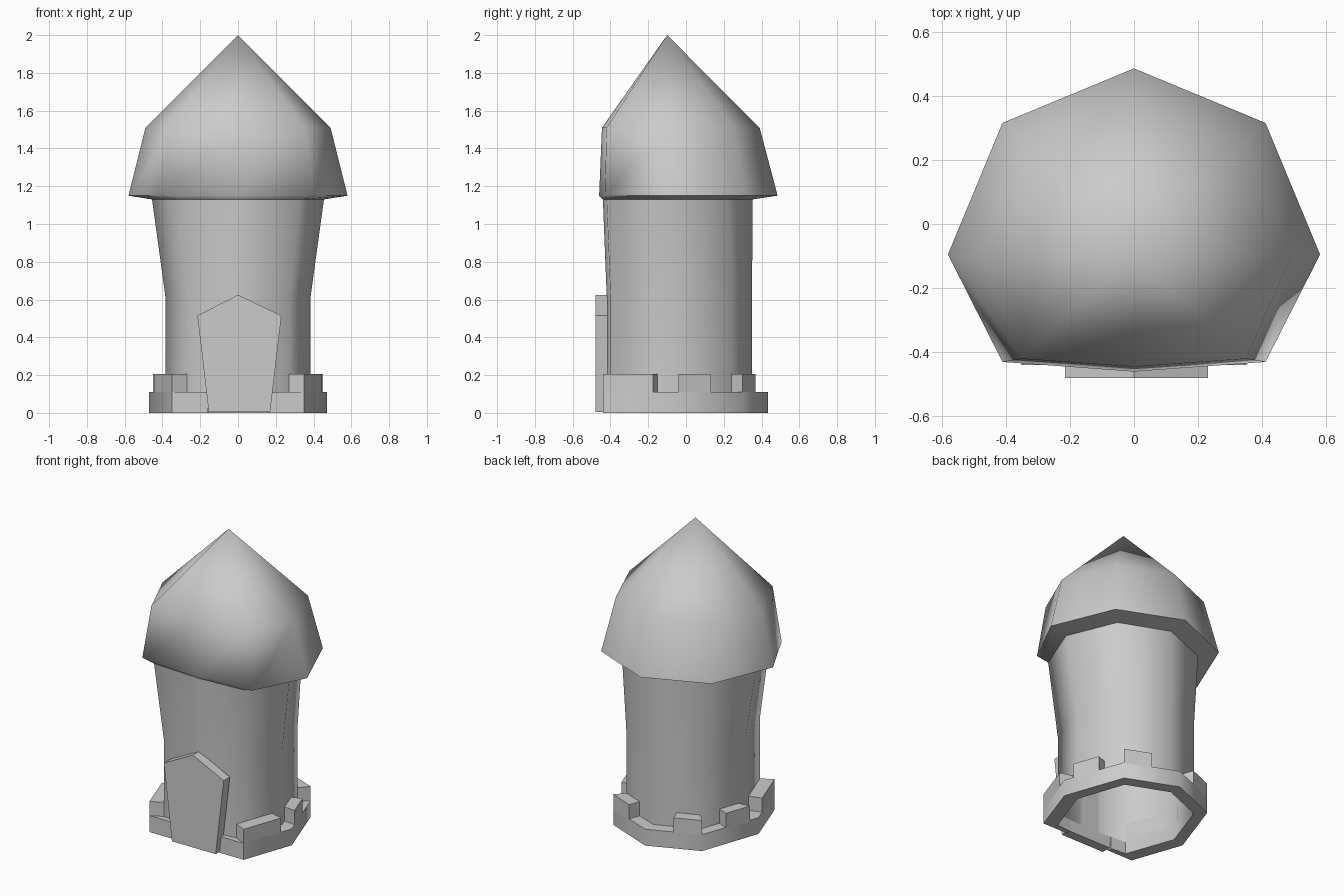
import bpy

if "Cube" in bpy.data.objects:
    bpy.data.objects.remove(bpy.data.objects["Cube"])


def make(name, verts, faces, smooth=None):
    me = bpy.data.meshes.new(name)
    me.from_pydata(verts, [], faces)
    ob = bpy.data.objects.new(name, me)
    bpy.context.collection.objects.link(ob)
    bpy.ops.object.select_all(action='DESELECT')
    ob.select_set(True)
    bpy.context.view_layer.objects.active = ob
    bpy.ops.object.mode_set(mode='EDIT')
    bpy.ops.mesh.select_all(action='SELECT')
    bpy.ops.mesh.normals_make_consistent(inside=False)
    bpy.ops.object.mode_set(mode='OBJECT')
    if smooth:
        bpy.ops.object.shade_smooth_by_angle(angle=smooth)
    return ob


def ring(half, z):
    """Closed ring mirrored from a front-to-back half outline."""
    full = half + [(-x, y) for x, y in half[-2:0:-1]]
    return [(x, y, z) for x, y in full]


def loft(name, rings, apex=None, smooth=None):
    n = len(rings[0])
    verts = [v for r in rings for v in r]
    faces = [(k*n + i, k*n + (i+1) % n, (k+1)*n + (i+1) % n, (k+1)*n + i)
             for k in range(len(rings) - 1) for i in range(n)]
    if apex:
        top = (len(rings) - 1) * n
        faces += [(top + i, top + (i+1) % n, len(verts)) for i in range(n)]
        verts.append(apex)
    return make(name, verts, faces, smooth)


def prism(name, a, b, smooth=None):
    n = len(a)
    faces = [tuple(range(n)), tuple(range(n, 2*n))]
    faces += [(i, (i+1) % n, n + (i+1) % n, n + i) for i in range(n)]
    return make(name, a + b, faces, smooth)


def mix(p, q, t):
    return tuple(a + (b - a) * t for a, b in zip(p, q))


# Half outlines, front to back
low = [(0, -.42), (.27, -.40), (.385, -.08), (.275, .24), (0, .35)]
top = [(0, -.44), (.33, -.42), (.455, -.1), (.32, .225), (0, .352)]
rim = [(0, -.46), (.41, -.43), (.58, -.095), (.41, .315), (0, .485)]
brow = [(0, -.445), (.35, -.42), (.49, -.1), (.345, .25), (0, .39)]

# Hollow tower wall, open at the bottom
loft("tower_wall", [ring(low, .08), ring(low, .62), ring(top, 1.13)], smooth=1.2)

# Roof with overhanging eaves
loft("roof", [ring(top, 1.13), ring(rim, 1.15), ring(brow, 1.51)],
     apex=(0, -.1, 2), smooth=1.2)

# Base kerb, open at the doorway
outer = [(.16, -.44), (.35, -.44), (.47, -.1), (.33, .3), (0, .435)]
inner = [(.16, -.41)] + low[1:]


def whole(half):
    return half + [(-x, y) for x, y in half[-2::-1]]


o, n = whole(outer), whole(inner)
m = len(o)
verts = [(*p, z) for line, z in ((o, 0), (o, .11), (n, .11), (n, 0)) for p in line]
faces = [(k*m + i, k*m + i + 1, (k+1) % 4*m + i + 1, (k+1) % 4*m + i)
         for k in range(4) for i in range(m - 1)]
faces += [tuple(k*m for k in range(4)), tuple(k*m + m - 1 for k in range(4))]
make("base_kerb", verts, faces, .9)

# Battlement blocks on the kerb
for side in (1, -1):
    for e, t0, t1 in ((1, 0, .78), (2, .15, .58), (3, 0, .5)):
        quad = [mix(outer[e], outer[e+1], t0), mix(outer[e], outer[e+1], t1),
                mix(inner[e], inner[e+1], t1), mix(inner[e], inner[e+1], t0)]
        prism("battlement", [(side*x, y, .1) for x, y in quad],
              [(side*x, y, .205) for x, y in quad])

# Pointed door
door = [(-.155, .005), (.17, .005), (.23, .515), (0, .625), (-.215, .515)]
prism("door", [(x, -.48, z) for x, z in door], [(x, -.415, z) for x, z in door])
